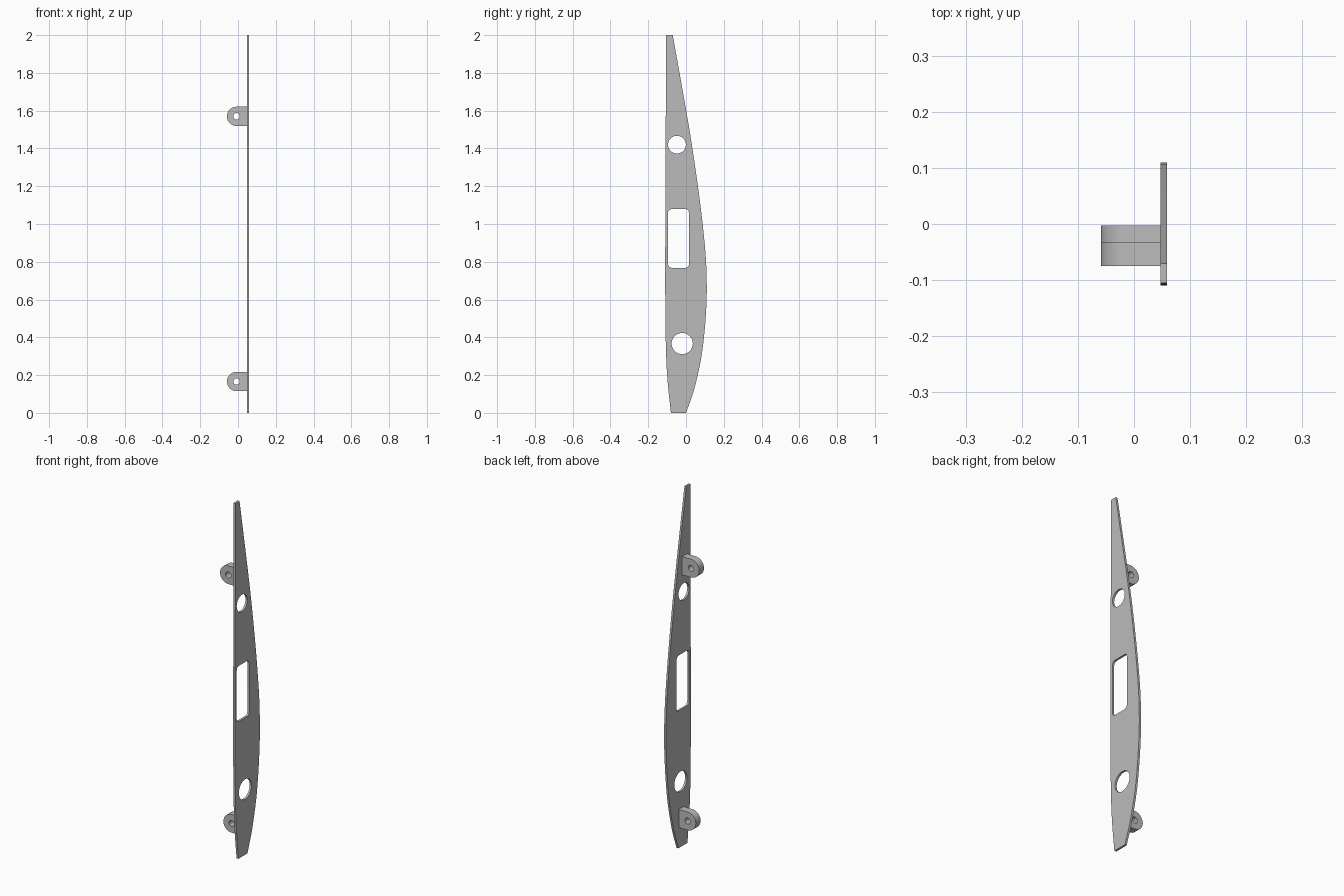
import bpy, bmesh
from math import sin, cos, pi, radians
from mathutils import Matrix, Vector

cube = bpy.data.objects.get("Cube")
if cube:
    bpy.data.objects.remove(cube, do_unlink=True)

grey = bpy.data.materials.new("plain grey")
grey.use_nodes = True
colour = (0.5, 0.5, 0.5, 1)
grey.diffuse_color = colour
grey.node_tree.nodes["Principled BSDF"].inputs["Base Color"].default_value = colour


def arc(centre, radius, start, end, steps):
    """Points on an arc, angles in degrees."""
    angles = [radians(start + (end - start) * i / steps) for i in range(steps + 1)]
    return [(centre[0] + radius * cos(a), centre[1] + radius * sin(a)) for a in angles]


def circle(centre, radius, sides=48):
    return arc(centre, radius, 0, 360, sides)[:-1]


def rounded_rectangle(left, right, low, high, r):
    corners = [(right - r, high - r), (left + r, high - r),
               (left + r, low + r), (right - r, low + r)]
    return [p for i, c in enumerate(corners) for p in arc(c, r, 90 * i, 90 * i + 90, 6)]


def smooth_path(points, steps=5):
    """Catmull-Rom curve through the points."""
    pts = [Vector(p) for p in points]
    pts = [2 * pts[0] - pts[1]] + pts + [2 * pts[-1] - pts[-2]]
    path = []
    for a, b, c, d in zip(pts, pts[1:], pts[2:], pts[3:]):
        for i in range(steps):
            t = i / steps
            path.append((2 * b + (c - a) * t + (2 * a - 5 * b + 4 * c - d) * t**2
                         + (3 * b - a - 3 * c + d) * t**3) / 2)
    return path + [pts[-2]]


def cut_sheet(name, loops, thickness, frame):
    """Flat sheet from an outline and its holes, placed by a matrix."""
    curve = bpy.data.curves.new(name, "CURVE")
    curve.dimensions = "2D"
    curve.fill_mode = "BOTH"
    curve.extrude = thickness / 2
    for loop in loops:
        spline = curve.splines.new("POLY")
        spline.points.add(len(loop) - 1)
        for point, (u, v) in zip(spline.points, loop):
            point.co = (u, v, 0, 1)
        spline.use_cyclic_u = True
    helper = bpy.data.objects.new(name + " helper", curve)
    bpy.context.collection.objects.link(helper)
    graph = bpy.context.evaluated_depsgraph_get()
    mesh = bpy.data.meshes.new_from_object(helper.evaluated_get(graph))
    bpy.data.objects.remove(helper, do_unlink=True)
    bpy.data.curves.remove(curve)

    bm = bmesh.new()
    bm.from_mesh(mesh)
    bmesh.ops.remove_doubles(bm, verts=bm.verts, dist=0.00005)
    bmesh.ops.recalc_face_normals(bm, faces=bm.faces)
    bm.transform(frame)
    bm.to_mesh(mesh)
    bm.free()
    mesh.name = name
    mesh.materials.clear()
    mesh.materials.append(grey)
    obj = bpy.data.objects.new(name, mesh)
    bpy.context.collection.objects.link(obj)
    bpy.ops.object.select_all(action="DESELECT")
    obj.select_set(True)
    bpy.context.view_layer.objects.active = obj
    bpy.ops.object.shade_smooth_by_angle(angle=radians(30))
    return obj


# Tapered plate, drawn in (y, z), with two round holes and a window
back_edge = smooth_path([(0, 0), (0.036, 0.1), (0.062, 0.2), (0.082, 0.3), (0.097, 0.42),
                         (0.107, 0.55), (0.11, 0.67), (0.105, 0.82), (0.088, 1.0),
                         (0.063, 1.2), (0.034, 1.4), (0.001, 1.6), (-0.07, 2)])
front_edge = smooth_path([(-0.105, 2), (-0.108, 1.4), (-0.11, 0.8), (-0.109, 0.5),
                          (-0.105, 0.3), (-0.096, 0.15), (-0.08, 0)])
plate_frame = Matrix(((0, 0, 1, 0.0528), (1, 0, 0, 0), (0, 1, 0, 0), (0, 0, 0, 1)))
cut_sheet("plate", [back_edge + front_edge,
                    circle((-0.048, 1.42), 0.047),
                    circle((-0.02, 0.367), 0.056),
                    rounded_rectangle(-0.095, 0.016, 0.768, 1.079, 0.02)],
          0.0115, plate_frame)

# Mounting lugs, drawn in (x, z), with a rounded end and a bolt hole
radius = 0.051
lug = arc((-0.0078, 0), radius, 90, 270, 24) + [(0.047, -radius), (0.047, radius)]
for name, y, z in (("upper_lug", -0.054, 1.57), ("lower_lug", -0.024, 0.166)):
    frame = Matrix(((1, 0, 0, 0), (0, 0, -1, y), (0, 1, 0, z), (0, 0, 0, 1)))
    cut_sheet(name, [lug, circle((-0.0078, 0), 0.017, 32)], 0.042, frame)
